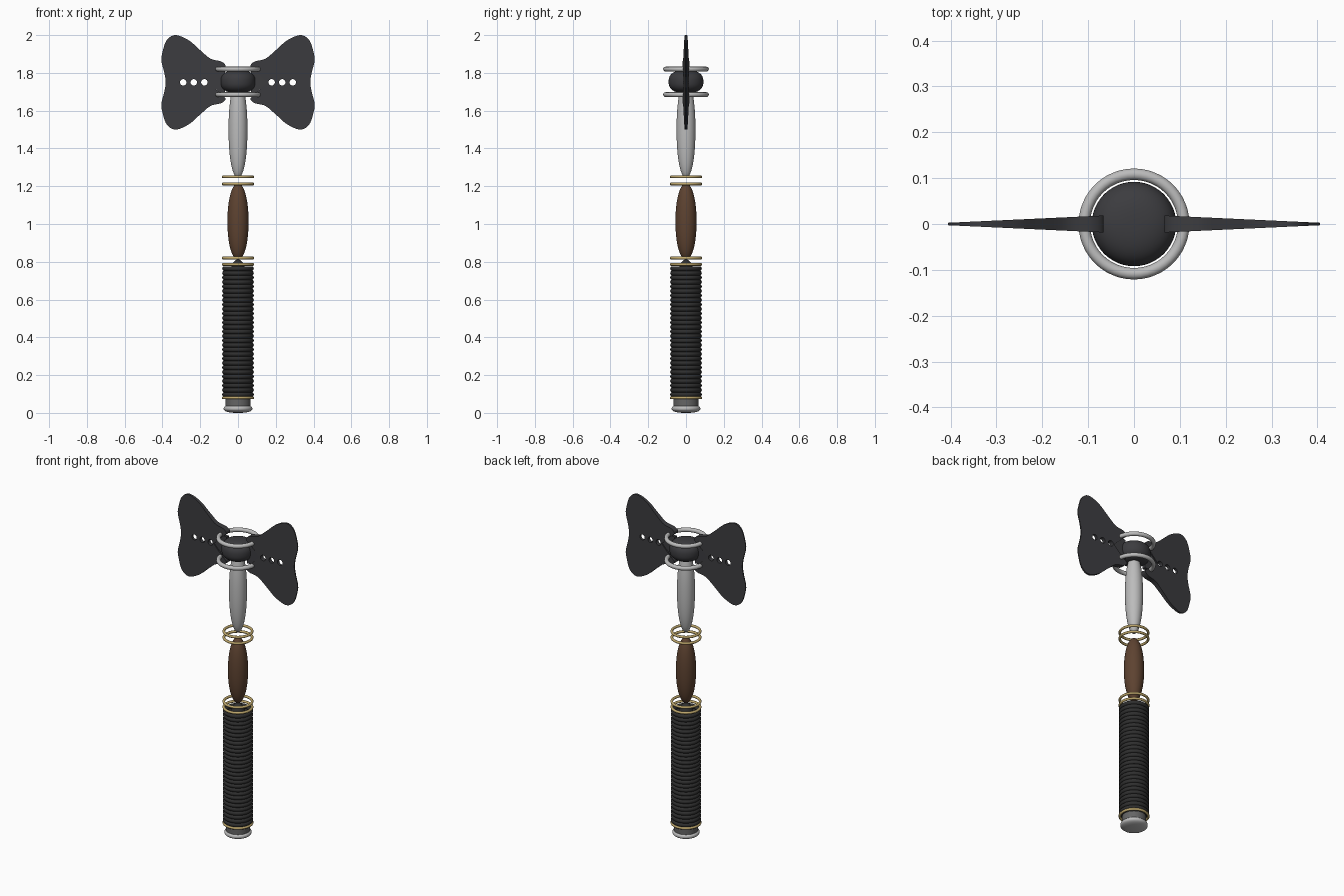
import bpy, bmesh, math
from mathutils import Vector

if "Cube" in bpy.data.objects:
    bpy.data.objects.remove(bpy.data.objects["Cube"])


def material(name, r, g, b):
    m = bpy.data.materials.new(name)
    m.diffuse_color = (r, g, b, 1)
    m.use_nodes = True
    m.node_tree.nodes["Principled BSDF"].inputs["Base Color"].default_value = m.diffuse_color
    return m


DARK = material("dark_steel", 0.045, 0.045, 0.05)
LEATHER = material("black_leather", 0.028, 0.028, 0.028)
WOOD = material("brown_wood", 0.11, 0.055, 0.03)
GOLD = material("brass", 0.52, 0.39, 0.15)
SILVER = material("silver", 0.5, 0.5, 0.5)
GREY = material("grey_steel", 0.13, 0.13, 0.13)


def finish(obj, mat, angle=40):
    obj.data.materials.clear()
    obj.data.materials.append(mat)
    bpy.ops.object.select_all(action='DESELECT')
    obj.select_set(True)
    bpy.context.view_layer.objects.active = obj
    bpy.ops.object.shade_smooth_by_angle(angle=math.radians(angle))
    return obj


def add_mesh(name, bm, mat, angle=40):
    me = bpy.data.meshes.new(name)
    bm.to_mesh(me)
    bm.free()
    obj = bpy.data.objects.new(name, me)
    bpy.context.collection.objects.link(obj)
    return finish(obj, mat, angle)


def lathe(name, profile, mat, sides=48):
    bm = bmesh.new()
    vs = [bm.verts.new((r, 0, z)) for r, z in profile]
    edges = [bm.edges.new(p) for p in zip(vs, vs[1:])]
    bmesh.ops.spin(bm, geom=vs + edges, cent=(0, 0, 0), axis=(0, 0, 1),
                   angle=2 * math.pi, steps=sides)
    bmesh.ops.remove_doubles(bm, verts=bm.verts, dist=1e-5)
    bmesh.ops.recalc_face_normals(bm, faces=bm.faces)
    return add_mesh(name, bm, mat)


def spindle(name, radius, z0, z1, power, mat, n=32):
    # rounded solid of revolution with a superellipse profile
    mid, half = (z0 + z1) / 2, (z1 - z0) / 2
    prof = []
    for i in range(n + 1):
        a = math.pi * i / n
        s, c = math.sin(a), math.cos(a)
        r = 0 if i in (0, n) else radius * s ** (2 / power)
        prof.append((r, mid - half * math.copysign(abs(c) ** (2 / power), c)))
    return lathe(name, prof, mat)


def ring(name, outer, minor, z, mat):
    bpy.ops.mesh.primitive_torus_add(major_radius=outer - minor, minor_radius=minor,
                                     major_segments=48, minor_segments=12,
                                     location=(0, 0, z))
    obj = bpy.context.object
    obj.name = name
    return finish(obj, mat, 60)


# Pommel
spindle("pommel_cap", 0.076, 0.0, 0.045, 2.4, SILVER)
lathe("pommel_neck", [(0, 0.025), (0.067, 0.025), (0.067, 0.076), (0, 0.076)], GREY)

# Wrapped grip
spindle("grip_core", 0.07, 0.05, 0.812, 2.3, LEATHER)
for i in range(29):
    ring(f"grip_wrap_{i + 1}", 0.084, 0.0128, 0.097 + i * 0.0238, LEATHER)

# Brass bands
for i, z in enumerate((0.08, 0.786, 0.82, 1.212, 1.25)):
    ring(f"brass_band_{i + 1}", 0.086, 0.0075, z, GOLD)

# Shaft sections and hub
spindle("wooden_handle", 0.056, 0.812, 1.214, 2.1, WOOD)
spindle("steel_neck", 0.05, 1.245, 1.755, 2.15, SILVER)
spindle("hub", 0.092, 1.692, 1.815, 2.5, DARK)
ring("upper_head_ring", 0.121, 0.0125, 1.82, SILVER)
ring("lower_head_ring", 0.121, 0.0125, 1.685, SILVER)

# Axe blades: smooth outline with round holes, tapering to the cutting edge
MID = 1.75
UPPER = [(0.155, 0.0), (0.12, 0.035), (0.085, 0.066), (0.066, 0.088), (0.088, 0.11),
         (0.145, 0.125), (0.20, 0.17), (0.26, 0.222), (0.33, 0.25), (0.378, 0.222),
         (0.402, 0.15), (0.405, 0.11), (0.39, 0.05), (0.383, 0.0)]
OUTLINE = UPPER + [(x, -z) for x, z in UPPER[-2::-1]]


def smooth_path(pts, steps=6):
    p = [Vector(q) for q in pts]
    p = [p[0]] + p + [p[-1]]
    out = []
    for a, b, c, d in zip(p, p[1:], p[2:], p[3:]):
        for k in range(steps):
            t = k / steps
            out.append(0.5 * (2 * b + (c - a) * t + (2 * a - 5 * b + 4 * c - d) * t ** 2
                              + (3 * b - a - 3 * c + d) * t ** 3))
    return out


def circle(cx, r, n=24):
    return [(cx + r * math.cos(2 * math.pi * i / n), r * math.sin(2 * math.pi * i / n))
            for i in range(n)]


def plate(name, loops, side, thickness):
    cu = bpy.data.curves.new(name + "_outline", 'CURVE')
    cu.dimensions = '2D'
    cu.fill_mode = 'BOTH'
    cu.extrude = 1
    for loop in loops:
        sp = cu.splines.new('POLY')
        sp.points.add(len(loop) - 1)
        for pt, (x, z) in zip(sp.points, loop):
            pt.co = (x, z, 0, 1)
        sp.use_cyclic_u = True
    tmp = bpy.data.objects.new(name + "_outline", cu)
    bpy.context.collection.objects.link(tmp)
    bpy.context.view_layer.update()
    me = bpy.data.meshes.new_from_object(tmp.evaluated_get(bpy.context.evaluated_depsgraph_get()))
    bpy.data.objects.remove(tmp)
    bm = bmesh.new()
    bm.from_mesh(me)
    bpy.data.meshes.remove(me)
    for v in bm.verts:
        x, z, s = v.co
        v.co = (side * x, s * thickness(x), MID + z)
    bmesh.ops.remove_doubles(bm, verts=bm.verts, dist=1e-5)
    bmesh.ops.recalc_face_normals(bm, faces=bm.faces)
    return add_mesh(name, bm, DARK, 30)


def taper(x):
    return 0.0185 - 0.0158 * (x - 0.065) / 0.34


holes = [circle(x, 0.017) for x in (0.178, 0.234, 0.29)]
web = [(0.07, 0.062), (0.09, 0.062), (0.158, 0.0), (0.09, -0.062), (0.07, -0.062)]
for label, side in (("left", -1), ("right", 1)):
    plate(label + "_blade", [smooth_path(OUTLINE)[:-1]] + holes, side, taper)
    # recessed web joining the blade to the hub
    plate(label + "_blade_web", [web], side, lambda x: taper(x) * 0.6)
